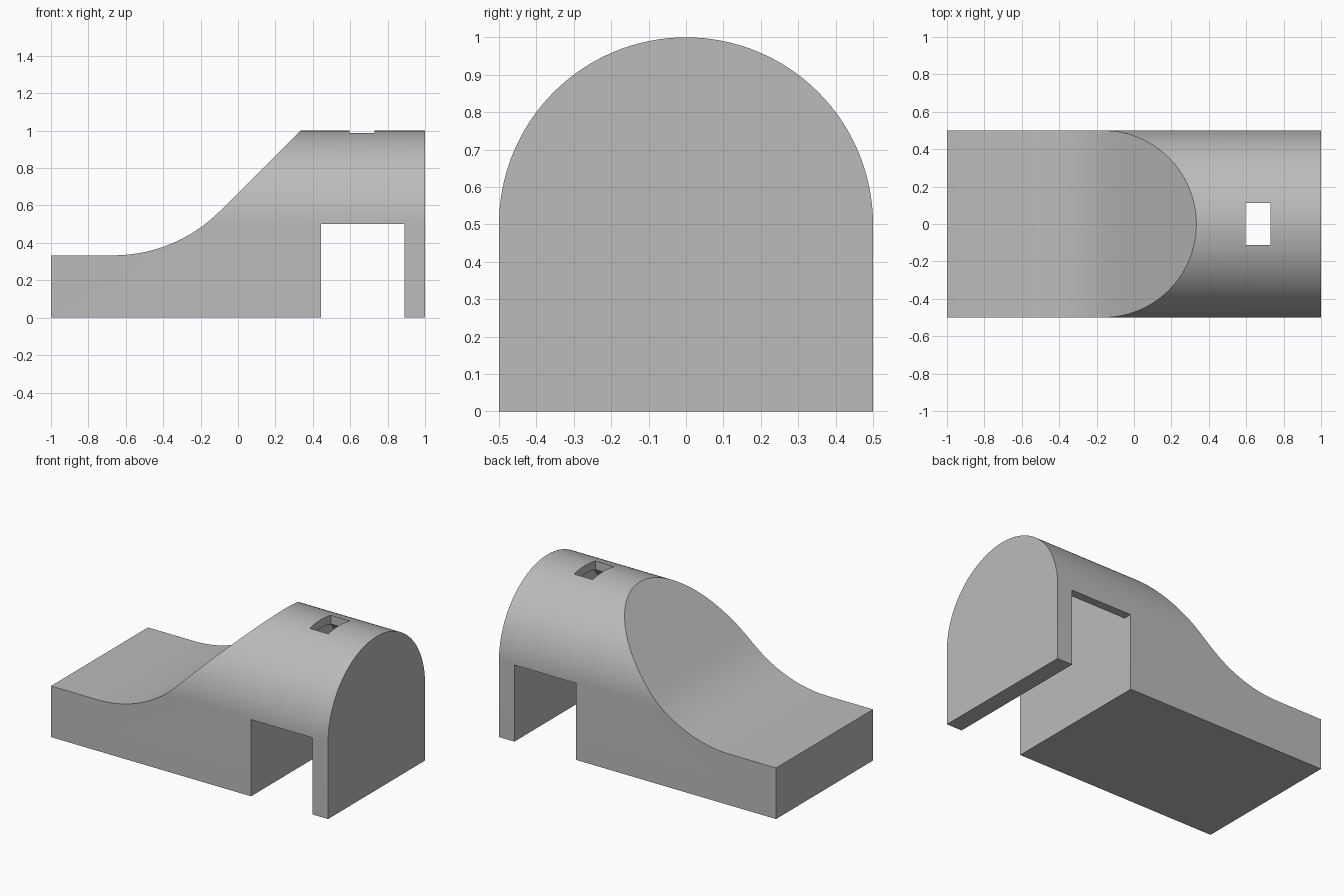
import bpy
from math import sin, cos, pi, radians
from mathutils import Vector

if "Cube" in bpy.data.objects:
    bpy.data.objects.remove(bpy.data.objects["Cube"])

U = 1 / 9          # wall module
HALF = 0.5         # half width, also the vault radius and spring height


def material(name, rgb):
    mat = bpy.data.materials.new(name)
    mat.use_nodes = True
    mat.diffuse_color = (*rgb, 1)
    mat.node_tree.nodes["Principled BSDF"].inputs["Base Color"].default_value = (*rgb, 1)
    return mat


grey = material("plain grey", (0.5, 0.5, 0.5))


def prism(name, outline, start, sweep):
    """Closed solid made by sweeping a planar outline along a vector."""
    n = len(outline)
    near = [Vector(p) + Vector(start) for p in outline]
    far = [p + Vector(sweep) for p in near]
    faces = [list(range(n))[::-1], list(range(n, 2 * n))]
    faces += [(i, (i + 1) % n, n + (i + 1) % n, n + i) for i in range(n)]
    mesh = bpy.data.meshes.new(name)
    mesh.from_pydata(near + far, [], faces)
    mesh.materials.append(grey)
    obj = bpy.data.objects.new(name, mesh)
    bpy.context.collection.objects.link(obj)
    bpy.context.view_layer.objects.active = obj
    bpy.ops.object.select_all(action="DESELECT")
    obj.select_set(True)
    bpy.ops.object.mode_set(mode="EDIT")
    bpy.ops.mesh.select_all(action="SELECT")
    bpy.ops.mesh.normals_make_consistent(inside=False)
    bpy.ops.object.mode_set(mode="OBJECT")
    return obj


def vault(name, radius, bottom, x0, x1, steps=64):
    """Round-topped solid running along x."""
    arc = [(0, radius * cos(pi * i / steps), HALF + radius * sin(pi * i / steps))
           for i in range(steps + 1)]
    outline = [(0, radius, bottom)] + arc + [(0, -radius, bottom)]
    return prism(name, outline, (x0, 0, 0), (x1 - x0, 0, 0))


def combine(target, tool, operation):
    mod = target.modifiers.new(operation, "BOOLEAN")
    mod.operation, mod.solver, mod.object = operation, "EXACT", tool
    bpy.context.view_layer.objects.active = target
    bpy.ops.object.modifier_apply(modifier=mod.name)
    bpy.data.objects.remove(tool)


# Side profile: low deck, tangent curve, straight ramp, roof and open notch
deck, radius = 3 * U, 0.805
curve = [(-6 * U + radius * sin(radians(a)), 0, deck + radius * (1 - cos(radians(a))))
         for a in range(0, 46, 3)]
notch = [(8 * U, 0, 0), (8 * U, 0, HALF), (4 * U, 0, HALF), (4 * U, 0, 0)]
side = [(-1, 0, 0), (-1, 0, deck)] + curve + [
    (3 * U, 0, 1), (3 * U, 0, 1.1), (1, 0, 1.1), (1, 0, 0)] + notch
side_profile = prism("side_profile", side, (0, -0.7, 0), (0, 1.4, 0))

# Vaulted body trimmed to the side profile
body = vault("vaulted_body", HALF, -0.1, -1.1, 1.1)
combine(body, side_profile, "INTERSECT")

# Hollow under the roof, leaving a thin shell
combine(body, vault("roof_hollow", HALF - U / 2, 0.3, 4 * U, 8 * U), "DIFFERENCE")

# Rectangular slot through the top of the shell
slot = [(0.595, -U, 0), (0.73, -U, 0), (0.73, U, 0), (0.595, U, 0)]
combine(body, prism("roof_slot", slot, (0, 0, 0.8), (0, 0, 0.4)), "DIFFERENCE")

# Smooth the curved surfaces, keep the corners crisp
bpy.ops.object.select_all(action="DESELECT")
body.select_set(True)
bpy.context.view_layer.objects.active = body
bpy.ops.object.shade_smooth_by_angle(angle=radians(25))
